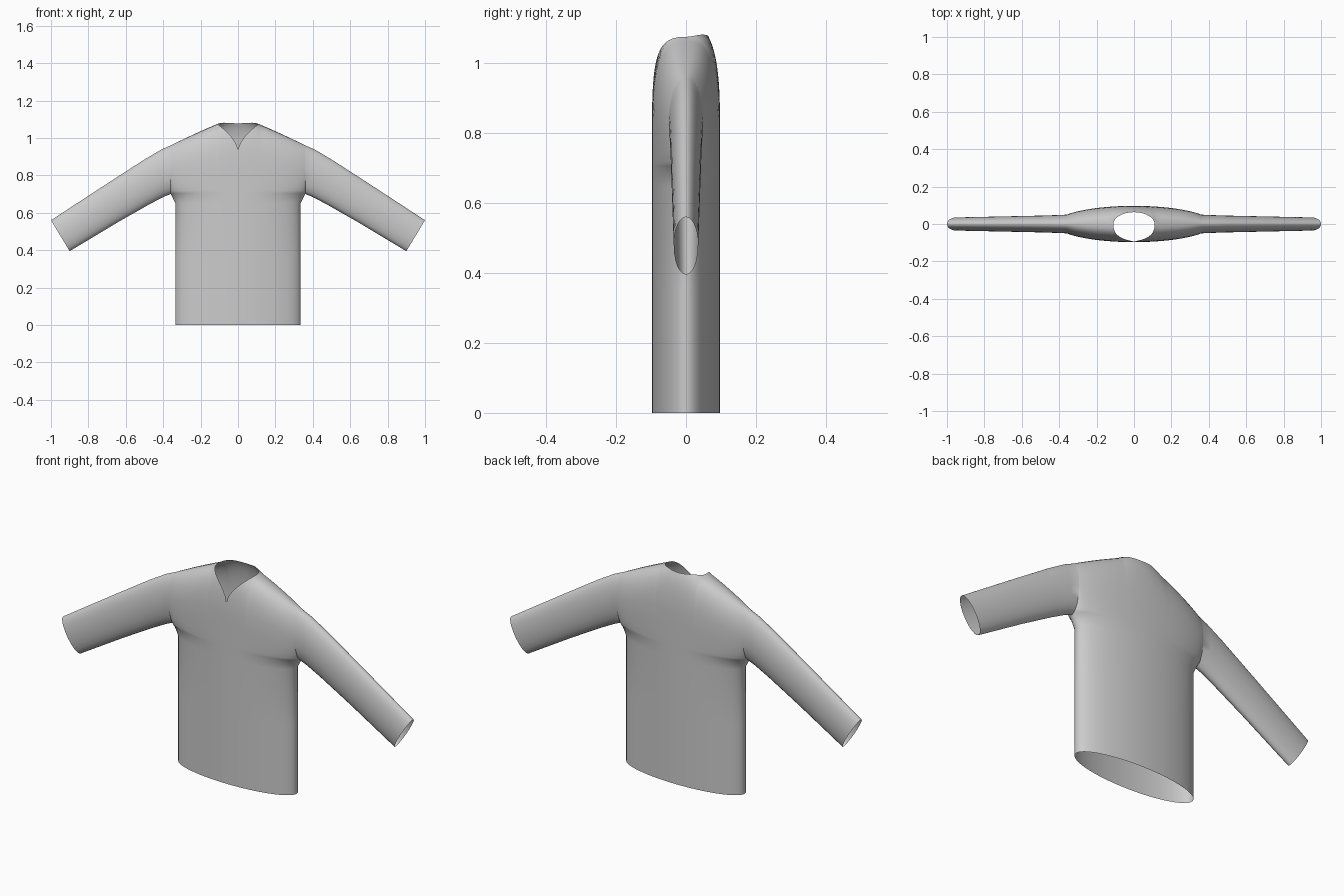
import bpy
import bmesh
from math import sin, cos, asin, acos, sqrt, pi, radians

if "Cube" in bpy.data.objects:
    bpy.data.objects.remove(bpy.data.objects["Cube"], do_unlink=True)

HALF_WIDTH, ARMHOLE_X, DEPTH = 0.335, 0.36, 0.097
ARM_Z, ARM_R, NECK_X = 0.83, 0.13, 0.11
LOW, HIGH = 6, 9          # rows below and above the middle of the armhole


def lerp(a, b, t):
    return a + (b - a) * t


def upper_depth(x):
    return DEPTH * sqrt(1 - (x / 0.42) ** 2)


def shoulder_height(x):
    if x < NECK_X:
        return 1.075 + 0.04 * (1 - (x / NECK_X) ** 2)
    s = x - NECK_X
    return 1.075 - 0.42 * s - 0.16 * s * s


def panel_column(u, side):
    """Points from hem to shoulder ridge or neckline; side -1 front, 1 back."""
    a = abs(u)
    x = ARMHOLE_X * u
    ax = abs(x)
    low, up = DEPTH * sqrt(max(0, 1 - a * a)), upper_depth(ax)
    pts = [(HALF_WIDTH * u, side * low, z) for z in (0, 0.35, 0.65)]
    # Side widens into the armhole
    for i in range(LOW):
        q = pi / 2 * i / LOW
        pts.append((x, side * lerp(low, up, sin(q)), ARM_Z - ARM_R * cos(q)))
    # Chest rounds over to the shoulder
    n = lerp(2.7, 2.0, a ** 2)
    rise = shoulder_height(ax) - ARM_Z
    end = pi / 2
    if ax < NECK_X - 1e-4:
        t = ax / NECK_X
        if side < 0:      # V neck
            h = (0.935 + 0.14 * t ** 0.6 - ARM_Z) / rise
            end = asin(min(1, h ** (n / 2)))
        else:             # round back of neck
            end = acos(min(1, (0.063 * sqrt(1 - t * t) / up) ** (n / 2)))
    for i in range(HIGH + 1):
        p = end * i / HIGH
        pts.append((x, side * up * max(0, cos(p)) ** (2 / n),
                    ARM_Z + rise * sin(p) ** (2 / n)))
    return pts


def skin(bm, columns, closed=False):
    rows = [[bm.verts.new(p) for p in c] for c in columns]
    for a, b in zip(rows, rows[1:]):
        count = len(a)
        for i in range(count if closed else count - 1):
            j = (i + 1) % count
            bm.faces.new((a[i], a[j], b[j], b[i]))


bm = bmesh.new()

# Front and back panels
neck = ARMHOLE_X / NECK_X
start = asin(1 / neck)
half = [sin(pi / 2 * k / 10) / neck for k in range(10)]
half.insert(1, half[1] * 0.4)
half += [sin(lerp(start, pi / 2, k / 14)) for k in range(15)]
across = [-u for u in reversed(half[1:])] + half
for side in (-1, 1):
    skin(bm, [panel_column(u, side) for u in across])

# Sleeves: top x, top z, bottom x, bottom z, half depth
stations = [(0.36, 0.96, 0.36, 0.70, upper_depth(ARMHOLE_X)),
            (0.41, 0.938, 0.40, 0.684, 0.048),
            (0.50, 0.885, 0.48, 0.642, 0.045),
            (0.70, 0.756, 0.65, 0.545, 0.041),
            (1.00, 0.56, 0.90, 0.395, 0.035)]
angles = [-pi / 2 + pi / 2 * i / LOW for i in range(LOW)]
angles += [pi / 2 * i / HIGH for i in range(HIGH + 1)]
angles += [pi - a for a in reversed(angles[1:-1])]
for mirror in (-1, 1):
    rings = []
    for tx, tz, bx, bz, d in stations:
        rings.append([(mirror * lerp(bx, tx, (1 + sin(a)) / 2), d * cos(a),
                       lerp(bz, tz, (1 + sin(a)) / 2)) for a in angles])
    skin(bm, rings, closed=True)

# Sew the seams
bmesh.ops.remove_doubles(bm, verts=bm.verts, dist=0.0008)
bmesh.ops.recalc_face_normals(bm, faces=bm.faces)
mesh = bpy.data.meshes.new("long_sleeved_shirt")
bm.to_mesh(mesh)
bm.free()
shirt = bpy.data.objects.new("long_sleeved_shirt", mesh)
bpy.context.collection.objects.link(shirt)

# Plain grey cloth
cloth = bpy.data.materials.new("grey_cloth")
cloth.use_nodes = True
colour = (0.6, 0.6, 0.6, 1)
cloth.diffuse_color = colour
cloth.node_tree.nodes["Principled BSDF"].inputs["Base Color"].default_value = colour
mesh.materials.append(cloth)

bpy.context.view_layer.objects.active = shirt
shirt.select_set(True)
bpy.ops.object.shade_smooth_by_angle(angle=radians(40))
